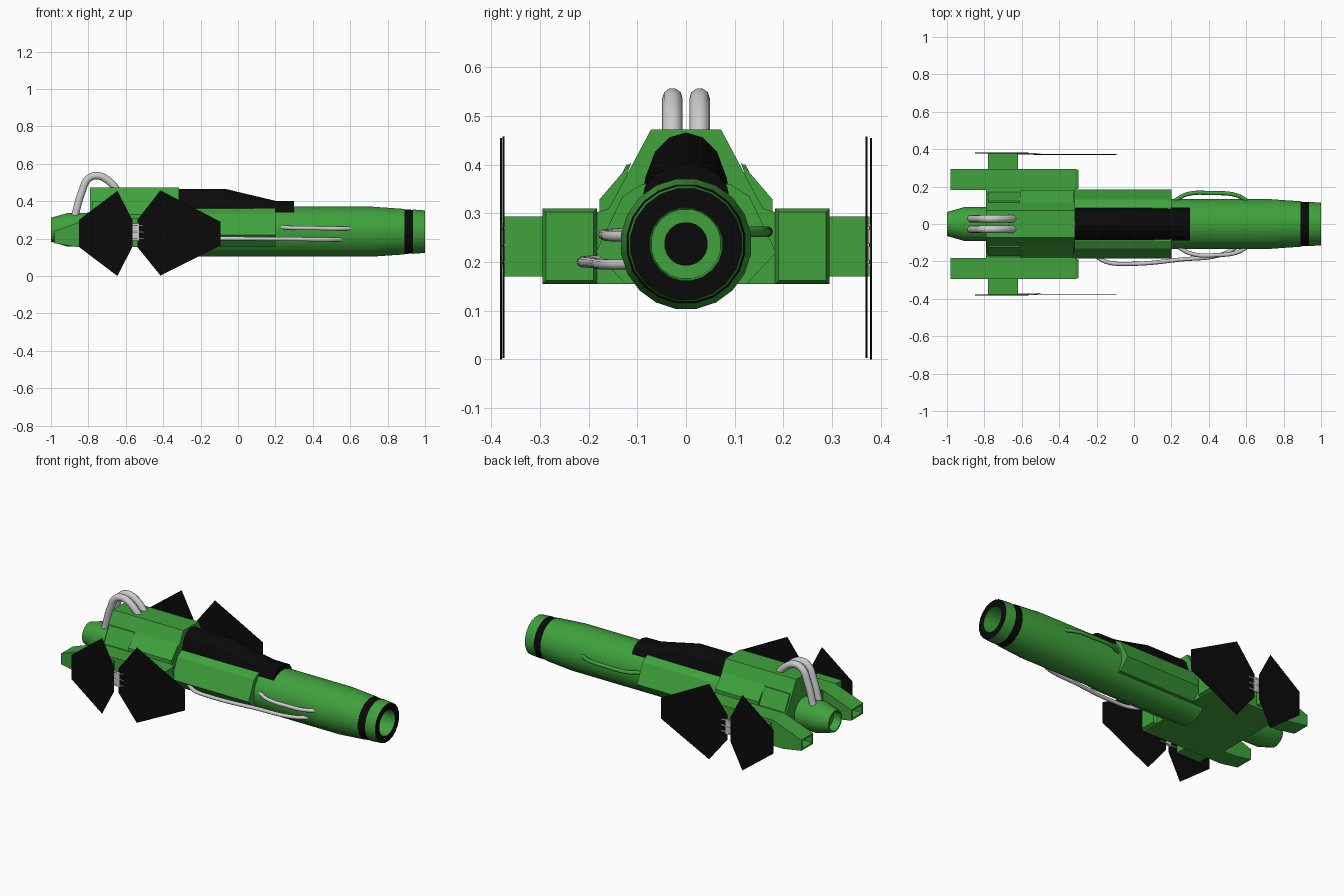
import bpy, bmesh, math

if "Cube" in bpy.data.objects:
    bpy.data.objects.remove(bpy.data.objects["Cube"])


def material(name, rgb):
    m = bpy.data.materials.new(name)
    m.diffuse_color = (*rgb, 1)
    m.use_nodes = True
    m.node_tree.nodes["Principled BSDF"].inputs["Base Color"].default_value = m.diffuse_color
    return m


GREEN = material("green_paint", (0.05, 0.36, 0.045))
BLACK = material("black_paint", (0.003, 0.003, 0.003))
AXIS_Z = 0.237


def finish(bm, name, mat, smooth=False):
    bmesh.ops.recalc_face_normals(bm, faces=bm.faces[:])
    me = bpy.data.meshes.new(name)
    bm.to_mesh(me)
    bm.free()
    ob = bpy.data.objects.new(name, me)
    bpy.context.collection.objects.link(ob)
    if mat:
        me.materials.append(mat)
    if smooth:
        bpy.ops.object.select_all(action='DESELECT')
        ob.select_set(True)
        bpy.context.view_layer.objects.active = ob
        bpy.ops.object.shade_smooth_by_angle(angle=math.radians(30))
    return ob


def loft_mesh(rings, cap=True):
    bm = bmesh.new()
    vs = [[bm.verts.new(p) for p in r] for r in rings]
    n = len(vs[0])
    for a, b in zip(vs, vs[1:]):
        for i in range(n):
            bm.faces.new((a[i], a[(i + 1) % n], b[(i + 1) % n], b[i]))
    if cap:
        bm.faces.new(vs[0])
        bm.faces.new(vs[-1])
    bmesh.ops.recalc_face_normals(bm, faces=bm.faces[:])
    return bm


def prism_x(name, yz, x0, x1, mat):
    return finish(loft_mesh([[(x, y, z) for y, z in yz] for x in (x0, x1)]), name, mat)


def prism_y(name, xz, y0, y1, mat):
    return finish(loft_mesh([[(x, y, z) for x, z in xz] for y in (y0, y1)]), name, mat)


def mirrored(half):
    return half + [(-y, z) for y, z in reversed(half)]


def lathe(name, profile, mat, cz=AXIS_Z, cap=False, sides=20):
    rings = [[(x, r * math.cos(t), cz + r * math.sin(t))
              for t in (math.tau * (i + 0.5) / sides for i in range(sides))]
             for x, r in profile]
    return finish(loft_mesh(rings, cap), name, mat, True)


def tube(name, pts, radius, mat=None):
    cu = bpy.data.curves.new(name, 'CURVE')
    cu.dimensions = '3D'
    cu.bevel_depth, cu.bevel_resolution, cu.resolution_u = radius, 3, 8
    cu.use_fill_caps = True
    sp = cu.splines.new('BEZIER')
    sp.bezier_points.add(len(pts) - 1)
    for bp, p in zip(sp.bezier_points, pts):
        bp.co = p
        bp.handle_left_type = bp.handle_right_type = 'AUTO'
    ob = bpy.data.objects.new(name, cu)
    bpy.context.collection.objects.link(ob)
    bpy.ops.object.select_all(action='DESELECT')
    ob.select_set(True)
    bpy.context.view_layer.objects.active = ob
    bpy.ops.object.convert(target='MESH')
    ob = bpy.context.object
    if mat:
        ob.data.materials.append(mat)
    bpy.ops.object.shade_smooth_by_angle(angle=math.radians(40))


# Long barrel, its dark band, muzzle ring and bore
lathe("barrel", [(-0.4, 0.135), (0.72, 0.135), (0.89, 0.123)], GREEN)
lathe("barrel_band", [(0.89, 0.123), (0.89, 0.121), (0.935, 0.118), (0.935, 0.12)], BLACK)
lathe("barrel_tip", [(0.935, 0.12), (1.0, 0.115)], GREEN)
lathe("muzzle_ring", [(1.0, 0.115), (1.0, 0.076)], BLACK)
lathe("muzzle_bore", [(1.0, 0.076), (0.85, 0.072), (0.85, 0.045)], GREEN)
lathe("bore_core", [(0.849, 0.046), (0.84, 0.046)], BLACK, cap=True)

# Rear hull and the faceted mid body around the barrel
prism_x("rear_hull", mirrored([(0.072, 0.472), (0.158, 0.31), (0.19, 0.30), (0.19, 0.155)]),
        -0.79, -0.315, GREEN)
prism_x("mid_body", mirrored([(0.09, 0.36), (0.13, 0.335), (0.185, 0.22), (0.125, 0.155)]),
        -0.33, 0.20, GREEN)

# Dark canopy with a sloping nose
rings = []
for x, top in ((-0.32, 0.466), (-0.07, 0.466), (0.20, 0.402), (0.30, 0.40)):
    h = top - 0.34
    half = [(0.088, 0.34), (0.084, 0.34 + 0.25 * h), (0.064, 0.34 + 0.68 * h),
            (0.034, 0.34 + 0.92 * h)]
    rings.append([(x, y, z) for y, z in half + [(0, top)] + [(-y, z) for y, z in reversed(half)]])
finish(loft_mesh(rings), "canopy", BLACK)

# Tail nozzle, hollow at the back
lathe("tail_nozzle", [(-0.75, 0.093), (-0.91, 0.091), (-1.0, 0.065), (-1.0, 0.057), (-0.95, 0.055)],
      GREEN, cz=0.247, cap=True)

for s, side in ((-1, "near"), (1, "far")):
    # Side nacelle: bevelled front, tapered rear with a recessed outlet
    prof = [(-0.98, 0.175), (-0.98, 0.24), (-0.79, 0.31), (-0.315, 0.31),
            (-0.315, 0.155), (-0.86, 0.155)]
    bm = loft_mesh([[(x, s * y, z) for x, z in prof] for y in (0.183, 0.295)])
    rear = min(bm.faces, key=lambda f: f.calc_center_median().x)
    front = max(bm.faces, key=lambda f: f.calc_center_median().x)
    bmesh.ops.inset_region(bm, faces=[rear], thickness=0.014)
    bmesh.ops.translate(bm, verts=bmesh.ops.extrude_discrete_faces(bm, faces=[rear])["faces"][0].verts[:],
                        vec=(0.06, 0, 0))
    bmesh.ops.inset_region(bm, faces=[front], thickness=0.010, depth=0.018)
    finish(bm, side + "_nacelle", GREEN)

    # Raised panel on the hull slope
    prism_x(side + "_hull_panel", [(s * y, z) for y, z in
            ((0.112, 0.405), (0.178, 0.328), (0.178, 0.30), (0.15, 0.30))], -0.61, -0.32, GREEN)
    prism_x(side + "_rear_panel", [(s * y, z) for y, z in
            ((0.115, 0.400), (0.122, 0.400), (0.170, 0.306), (0.15, 0.30))], -0.78, -0.61, GREEN)

    # Pylon out to the fins
    prism_y(side + "_pylon", [(-0.78, 0.17), (-0.62, 0.17), (-0.62, 0.293), (-0.78, 0.293)],
            s * 0.29, s * 0.377, GREEN)

    # Two thin dark fins joined by a hinge
    ya, yb = 0.380, (0.375 if s < 0 else 0.371)
    prism_y(side + "_rear_fin", [(-0.645, 0.455), (-0.565, 0.30), (-0.565, 0.155), (-0.645, 0.0),
            (-0.85, 0.155), (-0.85, 0.30)], s * (ya - 0.002), s * (ya + 0.002), BLACK)
    prism_y(side + "_front_fin", [(-0.415, 0.458), (-0.538, 0.30), (-0.538, 0.155), (-0.415, 0.003),
            (-0.094, 0.163), (-0.094, 0.29)], s * (yb - 0.002), s * (yb + 0.002), BLACK)
    for z in (0.20, 0.235, 0.27):
        tube(side + "_fin_hinge", [(-0.63, s * 0.376, z), (-0.55, s * 0.376, z), (-0.50, s * 0.373, z)], 0.004)
    prism_y(side + "_hinge_plate", [(-0.575, 0.19), (-0.53, 0.19), (-0.53, 0.28), (-0.575, 0.28)],
            s * 0.374, s * 0.379, None)

    # Arched pipe over the tail
    y = s * 0.028
    tube(side + "_arched_pipe", [(-0.875, y, 0.31), (-0.835, y, 0.45), (-0.80, y, 0.52),
         (-0.755, y, 0.536), (-0.70, y, 0.515), (-0.63, y, 0.44)], 0.021)

# Thin lines along the barrel
tube("long_lower_hose", [(-0.22, -0.16, 0.205), (-0.15, -0.202, 0.202), (-0.03, -0.213, 0.2),
     (0.25, -0.19, 0.198), (0.48, -0.16, 0.195), (0.56, -0.115, 0.195)], 0.011)
tube("short_upper_hose", [(0.23, -0.12, 0.26), (0.31, -0.16, 0.257), (0.45, -0.166, 0.255),
     (0.55, -0.152, 0.253), (0.61, -0.12, 0.253)], 0.011)
tube("far_side_hose", [(0.22, 0.125, 0.262), (0.28, 0.158, 0.262), (0.42, 0.165, 0.262),
     (0.55, 0.153, 0.262), (0.61, 0.12, 0.262)], 0.011, GREEN)
